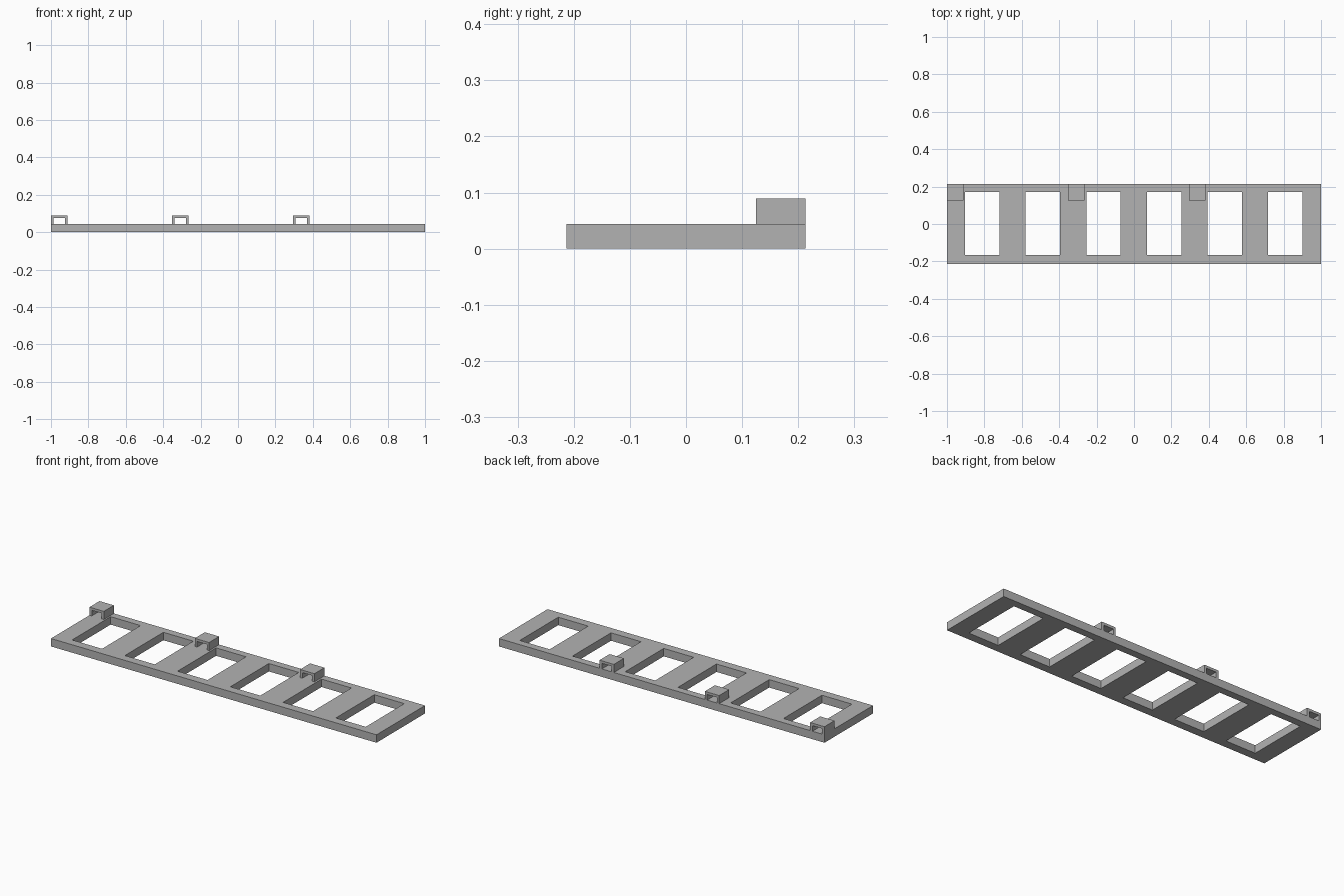
import bpy
import bmesh
from mathutils import Vector

cube = bpy.data.objects.get("Cube")
if cube:
    bpy.data.objects.remove(cube, do_unlink=True)

# Plain grey finish
grey = bpy.data.materials.new("plain_grey")
grey.use_nodes = True
colour = (0.45, 0.45, 0.45, 1)
grey.diffuse_color = colour
grey.node_tree.nodes["Principled BSDF"].inputs["Base Color"].default_value = colour

HALF_DEPTH = 0.213
THICK = 0.044


def extruded(name, polygons, direction):
    """Join flat polygons and extrude them into one closed solid."""
    bm = bmesh.new()
    for poly in polygons:
        bm.faces.new([bm.verts.new(p) for p in poly])
    bmesh.ops.remove_doubles(bm, verts=bm.verts, dist=0.0001)
    result = bmesh.ops.extrude_face_region(bm, geom=bm.faces[:], use_keep_orig=True)
    moved = [g for g in result["geom"] if isinstance(g, bmesh.types.BMVert)]
    bmesh.ops.translate(bm, verts=moved, vec=Vector(direction))
    bmesh.ops.recalc_face_normals(bm, faces=bm.faces)
    mesh = bpy.data.meshes.new(name)
    bm.to_mesh(mesh)
    bm.free()
    mesh.materials.append(grey)
    obj = bpy.data.objects.new(name, mesh)
    bpy.context.collection.objects.link(obj)
    return obj


# Long plate with six rectangular windows
xs = [-1]
for i in range(6):
    centre = (i - 2.5) * 0.324 - 0.001
    xs += [centre - 0.092, centre + 0.092]
xs.append(1)
ys = [-HALF_DEPTH, -0.166, 0.172, HALF_DEPTH]
cells = []
for i in range(len(xs) - 1):
    for j in range(len(ys) - 1):
        if i % 2 == 1 and j == 1:
            continue
        a, b, c, d = xs[i], xs[i + 1], ys[j], ys[j + 1]
        cells.append([(a, c, 0), (b, c, 0), (b, d, 0), (a, d, 0)])
extruded("window_plate", cells, (0, 0, THICK))

# Three small arched clips along the back edge
WIDTH, RISE, WALL, LENGTH = 0.088, 0.045, 0.014, 0.088
for i, side in enumerate(("right", "middle", "left")):
    x0 = -1 + i * 0.647
    x1 = x0 + WIDTH
    z0, z1 = THICK, THICK + RISE
    outline = [(x0, z0), (x0, z1), (x1, z1), (x1, z0),
               (x1 - WALL, z0), (x1 - WALL, z1 - WALL),
               (x0 + WALL, z1 - WALL), (x0 + WALL, z0)]
    profile = [(x, HALF_DEPTH - LENGTH, z) for x, z in outline]
    extruded(side + "_clip", [profile], (0, LENGTH, 0))
